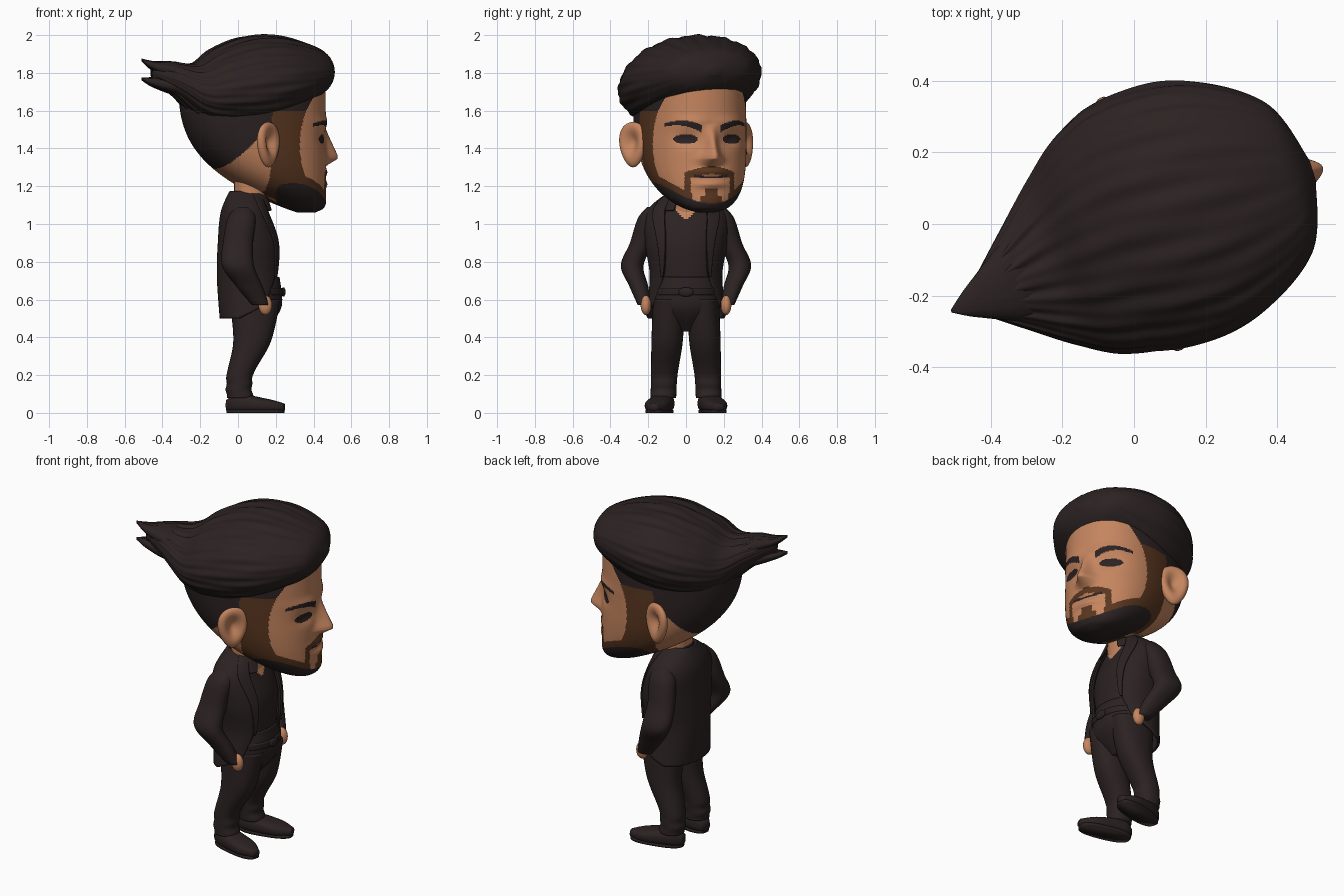
import bpy, bmesh
from math import sin, cos, pi, exp, copysign
from mathutils import Matrix, Vector

if "Cube" in bpy.data.objects:
    bpy.data.objects.remove(bpy.data.objects["Cube"])


def material(name, *rgb):
    mat = bpy.data.materials.new(name)
    mat.use_nodes = True
    mat.diffuse_color = (*rgb, 1)
    shader = next(node for node in mat.node_tree.nodes if node.type == 'BSDF_PRINCIPLED')
    shader.inputs["Base Color"].default_value = (*rgb, 1)
    return mat


skin = material("skin", 0.56, 0.235, 0.115)
stubble = material("stubble brown", 0.1, 0.037, 0.014)
dark = material("near black", 0.025, 0.016, 0.016)
palette = (skin, stubble, dark)
is_skin, is_stubble, is_dark = range(len(palette))

# The head is turned a little to its left of the body
head_frame = Matrix.Translation((0.05, 0.01, 0)) @ Matrix.Rotation(0.3, 4, 'Z')


def smooth_rows(rows, steps):
    """Resample the profile rows along a Catmull-Rom curve."""
    last = len(rows) - 1
    for i in range(steps + 1):
        place = i / steps * last
        start = min(int(place), last - 1)
        t = place - start
        before, here, there, after = (rows[max(0, min(last, start + d))] for d in (-1, 0, 1, 2))
        yield [b + t / 2 * (c - a + t * (2 * a - 5 * b + 4 * c - d + t * (3 * (b - c) + d - a)))
               for a, b, c, d in zip(before, here, there, after)]


def finish(name, bm, materials, frame):
    bm.transform(frame)
    bmesh.ops.recalc_face_normals(bm, faces=bm.faces)
    mesh = bpy.data.meshes.new(name)
    bm.to_mesh(mesh)
    bm.free()
    for mat in materials:
        mesh.materials.append(mat)
    mesh.shade_smooth()
    part = bpy.data.objects.new(name, mesh)
    bpy.context.collection.objects.link(part)
    return part


def loft(name, rows, mat=dark, upright=True, steps=40, sides=48, power=2.2, arc=None,
         warp=None, frame=Matrix(), rule=None, thickness=0):
    """Skin over rows of position, two radii and an optional centre.
    arc gives the start and end angle of an open sheet."""
    bm = bmesh.new()
    rings = []
    padded = [(*row, 0, 0)[:5] for row in rows]
    for i, (along, radius_a, radius_b, mid_a, mid_b) in enumerate(smooth_rows(padded, steps)):
        start, end = arc(i / steps) if arc else (0, 2 * pi)
        ring = []
        for j in range(sides + bool(arc)):
            angle = start + (end - start) * j / sides
            a, b = (copysign(abs(f(angle)) ** (2 / power), f(angle)) for f in (cos, sin))
            a, b = mid_a + radius_a * a, mid_b + radius_b * b
            point = Vector((a, b, along) if upright else (along, a, b))
            ring.append(bm.verts.new(warp(point, angle) if warp else point))
        rings.append(ring)
    for ring, following in zip(rings, rings[1:]):
        for j in range(sides):
            k = (j + 1) % len(ring)
            bm.faces.new((ring[j], ring[k], following[k], following[j]))
    if not arc:
        bm.faces.new(rings[0])
        bm.faces.new(rings[-1])
    if rule:
        for face in bm.faces:
            face.material_index = rule(*face.calc_center_median())
    part = finish(name, bm, palette if rule else [mat], frame)
    if thickness:
        cloth = part.modifiers.new("cloth", 'SOLIDIFY')
        cloth.thickness, cloth.offset = thickness, 0


def ball(name, centre, size, mat=dark, frame=Matrix(), warp=None, turn=0):
    bm = bmesh.new()
    bmesh.ops.create_uvsphere(bm, u_segments=32, v_segments=24, radius=1)
    if warp:
        for vert in bm.verts:
            vert.co = warp(*vert.co)
    local = Matrix.Translation(centre) @ Matrix.Rotation(turn, 4, 'Z') @ Matrix.Diagonal((*size, 1))
    finish(name, bm, [mat], frame @ local)


def bump(distance, width):
    return exp(-(distance / width) ** 2)


# Head with sculpted nose, sockets, brows and lips
def sculpt(point, angle):
    u, v, z = point
    if u > 0.2 and cos(angle) > 0:
        nose = max(0, min((1.53 - z) * 6, (z - 1.3) * 22, 1))
        u += 0.08 * nose * bump(v, 0.03 + 0.02 * bump(z - 1.34, 0.05))
        u -= 0.02 * bump(abs(v) - 0.12, 0.06) * bump(z - 1.45, 0.04)
        u += 0.01 * bump(abs(v) - 0.12, 0.09) * bump(z - 1.54, 0.03)
        u += 0.016 * bump(v, 0.08) * (bump(z - 1.21, 0.02) + bump(z - 1.275, 0.02))
        u += 0.01 * bump(v, 0.07) * bump(z - 1.12, 0.04)
    return Vector((u, v, z))


def face_colour(u, v, z):
    side = abs(v)
    nape_line = 1.48 + 1.05 * u if u < 0.05 else 1.6
    temple_rise = min(0.15, 1.5 * max(0, u - 0.25))
    jaw = 1.11 + 1.9 * side * side
    if z > nape_line + temple_rise:
        return is_dark
    if u < 0.05:
        return is_skin
    if u < 0.21 + 1.3 * (z - 1.42) ** 2 and side > 0.1:
        return is_dark if z < min(jaw, 1.23) else is_stubble
    eye = Vector(((side - 0.128) / 0.058, (z - 1.45) / 0.026)).length < 1
    brow_height = 1.535 - 2.8 * (side - 0.16) ** 2
    brow = 0.05 < side < 0.22 and abs(z - brow_height) < 0.023 - side / 16
    smile = side < 0.09 and abs(z - 1.247 - side * side) < 0.006
    if z < jaw or eye or brow or smile:
        return is_dark
    goatee = side < 0.035 and z < 1.19 or side < 0.06 and z < 1.15
    corner = 0.108 < side < 0.138 and z < 1.27
    cheek = side > 0.1 and z < jaw + 0.035
    moustache = side < 0.138 and abs(z - 1.285 + 1.8 * side * side) < 0.02
    return is_stubble if goatee or corner or cheek or moustache else is_skin


def head_row(t):
    front = 0.42 - 0.05 * (1 - t) ** 50
    back = 0.65 * (1 - t) ** 3.2 - 0.37
    half_width = 0.28 * (1.02 - (1 - t) ** 5) ** 0.5
    return 1.06 + 0.74 * t, (front - back) / 2, half_width, (front + back) / 2


loft("head", [head_row(i / 40) for i in range(41)], steps=150, sides=280,
     warp=sculpt, rule=face_colour, frame=head_frame)


# Swept-back hair with combed grooves, its tail drifting to the right
def comb(point, angle):
    fade = min(1, max(0, 0.45 - point.x) * 3)
    groove = fade * (0.004 * sin(17 * angle + 5 * point.x) + 0.003 * sin(31 * angle - 9 * point.x))
    drift = 0.15 * max(0, -point.x - 0.1)
    return point + Vector((0, 2 * groove * point.y - drift, groove * sin(angle) + 0.06 * point.y))


loft("swept_hair", [(-0.55, 0.03, 0.04, 0, 1.81), (-0.42, 0.14, 0.09, 0, 1.765),
                    (-0.3, 0.24, 0.14, 0, 1.71), (-0.18, 0.32, 0.2, 0, 1.725),
                    (0, 0.365, 0.235, 0, 1.755), (0.2, 0.345, 0.205, 0, 1.785),
                    (0.4, 0.22, 0.115, 0, 1.81), (0.47, 0.03, 0.02, 0, 1.81)],
     upright=False, steps=90, sides=160, power=2.05, warp=comb, frame=head_frame)

# Two ragged tips of the hair
for name, root, tip in (("upper_hair_tip", 1.8, 1.87), ("lower_hair_tip", 1.73, 1.77)):
    loft(name, [(-0.61, 0.004, 0.004, 0, tip), (-0.54, 0.05, 0.025, 0, (root + tip) / 2),
                (-0.4, 0.12, 0.05, 0, root), (-0.25, 0.14, 0.03, 0, 1.73)],
         upright=False, steps=24, sides=32, warp=comb, frame=head_frame)

# Neck
loft("neck", [(1, 0.08, 0.09, 0.06), (1.3, 0.1, 0.11, 0.08)], skin)

# Open jacket with a raised front hem, over a shirt with an open neck
jacket_rows = [(1.17, 0.08, 0.08, 0.04), (1.06, 0.125, 0.205, 0.04), (0.9, 0.16, 0.21, 0.06),
               (0.72, 0.165, 0.185, 0.06), (0.5, 0.145, 0.205, 0.055)]


def resized(rows, extra):
    return [(z, a + extra, b + extra, *centre) for z, a, b, *centre in rows]


def opening(t):
    gap = 0.72 - 0.28 * sin(pi * t) + t * t / 4
    return gap, 2 * pi - gap


def raise_hem(point, angle):
    lowness = max(0, 0.75 - point.z)
    return point + Vector((0, 0, lowness * max(0, cos(angle) + 0.3) / 3))


def neckline(x, y, z):
    return is_skin if x > 0.08 and z > 1.02 + abs(y) else is_dark


loft("jacket", jacket_rows, arc=opening, warp=raise_hem, sides=64, thickness=0.014)
loft("shirt", resized(jacket_rows[:4], -0.015), steps=80, sides=120, rule=neckline)

# Hips and belt
loft("hips", [(0.72, 0.14, 0.16, 0.08), (0.56, 0.14, 0.175, 0.09), (0.43, 0.06, 0.06, 0.08)])
loft("belt", [(z, 0.155, 0.175, 0.085) for z in (0.625, 0.66)], steps=4)
ball("belt_buckle", (0.24, 0, 0.64), (0.012, 0.04, 0.025))


# Ears hollowed on the outside
def hollow(x, y, z):
    if y > 0:
        y *= 1 - 1.3 * bump(x, 0.5) * bump(z - 0.1, 0.55)
    return Vector((x * (1 + z / 4), y, z))


def lapel(t):
    edge = opening(t * 0.75)[0]
    return edge - 0.02, edge + 0.05 + (1 - t) / 2


def collar_wing(t):
    return 0.3 + t / 6, 1.9 - t


def crease(point, angle):
    return point + Vector((0.004 * sin(90 * point.z) * bump(point.z - 0.13, 0.06), 0, 0))


for side, word in ((1, "left"), (-1, "right")):
    mirror = Matrix.Diagonal((1, side, 1, 1))
    ball(word + "_ear", (0.02, 0.31, 1.42), (0.085, 0.04, 0.12), skin, head_frame @ mirror, hollow, 2.5 - pi)
    loft(word + "_lapel", resized(jacket_rows[:4], 0.01), arc=lapel, sides=10, thickness=0.01, frame=mirror)
    loft(word + "_shirt_collar", [(1.16, 0.09, 0.1, 0.06), (1.07, 0.125, 0.14, 0.06)],
         arc=collar_wing, steps=8, sides=16, thickness=0.012, frame=mirror)

    # Bent sleeve and pocketed hand
    loft(word + "_sleeve", [(1.09, 0.04, 0.04, 0.03, 0.165), (1.03, 0.075, 0.06, 0.02, 0.195),
                            (0.9, 0.08, 0.062, 0, 0.235), (0.78, 0.085, 0.06, 0, 0.285),
                            (0.67, 0.07, 0.05, 0.06, 0.25), (0.57, 0.045, 0.035, 0.12, 0.22)],
         sides=32, frame=mirror)
    ball(word + "_hand", (0.145, 0.212, 0.57), (0.036, 0.028, 0.052), skin, mirror)

    # Trouser leg and shoe, toes turned out
    loft(word + "_trouser_leg", [(0.6, 0.135, 0.085, 0.09, 0.09), (0.38, 0.1, 0.083, 0.075, 0.1),
                                 (0.2, 0.07, 0.07, 0.01, 0.115), (0.08, 0.07, 0.068, 0.01, 0.12)],
         sides=32, frame=mirror, warp=crease)
    foot = mirror @ Matrix.Translation((0, 0.12, 0)) @ Matrix.Rotation(0.22, 4, 'Z')
    loft(word + "_shoe", [(-0.06, 0.03, 0.03, 0, 0.04), (0, 0.06, 0.05, 0, 0.05),
                          (0.16, 0.065, 0.036, 0, 0.038), (0.25, 0.025, 0.02, 0, 0.03)],
         upright=False, steps=30, sides=32, power=2.6, frame=foot)
    loft(word + "_sole", [(z, 0.155, 0.062, 0.095) for z in (0, 0.016)], steps=2, power=2.6, frame=foot)
